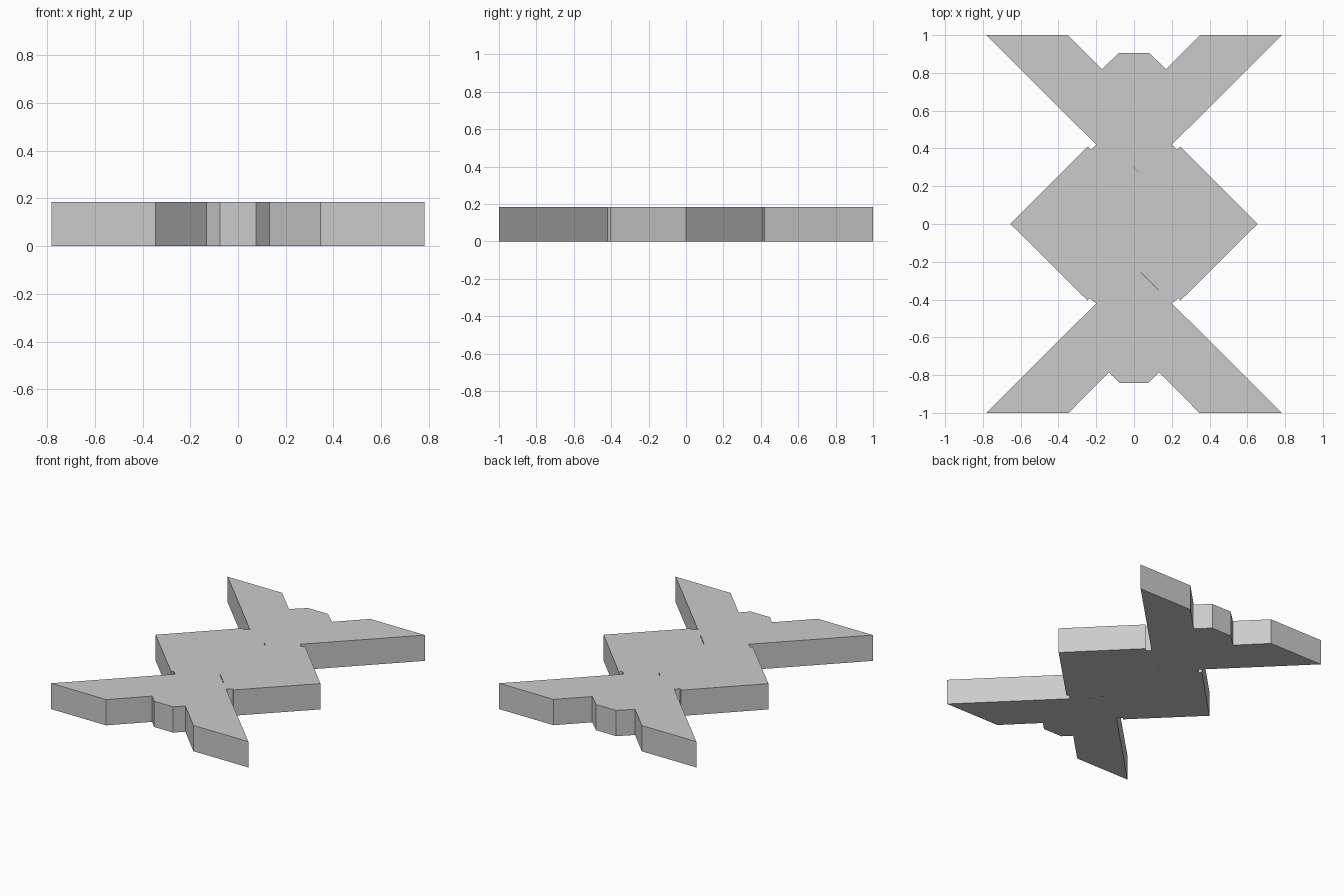
import bpy, bmesh, math

if "Cube" in bpy.data.objects:
    bpy.data.objects.remove(bpy.data.objects["Cube"])

T = 0.185  # plate thickness


def extrude_profile(name, pts, z0, z1):
    bm = bmesh.new()
    face = bm.faces.new([bm.verts.new((x, y, z0)) for x, y in pts])
    ext = bmesh.ops.extrude_face_region(bm, geom=[face])
    verts = [v for v in ext["geom"] if isinstance(v, bmesh.types.BMVert)]
    bmesh.ops.translate(bm, vec=(0, 0, z1 - z0), verts=verts)
    bmesh.ops.recalc_face_normals(bm, faces=bm.faces)
    me = bpy.data.meshes.new(name)
    bm.to_mesh(me)
    bm.free()
    ob = bpy.data.objects.new(name, me)
    bpy.context.collection.objects.link(ob)
    return ob


# Right half of the outline, back to front, then mirrored to the left
half = [(0.08, 0.905), (0.17, 0.82), (0.35, 1), (0.782, 1), (0.2, 0.42),
        (0.228, 0.393), (0.246, 0.41), (0.654, 0), (0.246, -0.405),
        (0.235, -0.393), (0.2, -0.42), (0.782, -1), (0.346, -1),
        (0.132, -0.785), (0.075, -0.842)]
outline = half + [(-x, y) for x, y in reversed(half)]
plate = extrude_profile("crossed_plate", outline, 0, T)


# Hairline diagonal slits where the crossing bars meet
def cut_slit(a, b, width):
    dx, dy = b[0] - a[0], b[1] - a[1]
    k = width / 2 / math.hypot(dx, dy)
    nx, ny = -dy * k, dx * k
    pts = [(a[0] + nx, a[1] + ny), (a[0] - nx, a[1] - ny),
           (b[0] - nx, b[1] - ny), (b[0] + nx, b[1] + ny)]
    cutter = extrude_profile("slit_cutter", pts, -0.1, T + 0.1)
    cutter.hide_render = True
    mod = plate.modifiers.new("slit", "BOOLEAN")
    mod.operation = "DIFFERENCE"
    mod.solver = "EXACT"
    mod.object = cutter
    bpy.context.view_layer.objects.active = plate
    bpy.ops.object.modifier_apply(modifier=mod.name)
    bpy.data.objects.remove(cutter)


cut_slit((-0.004, 0.302), (0.02, 0.278), 0.004)
cut_slit((0.038, -0.258), (0.13, -0.35), 0.003)
